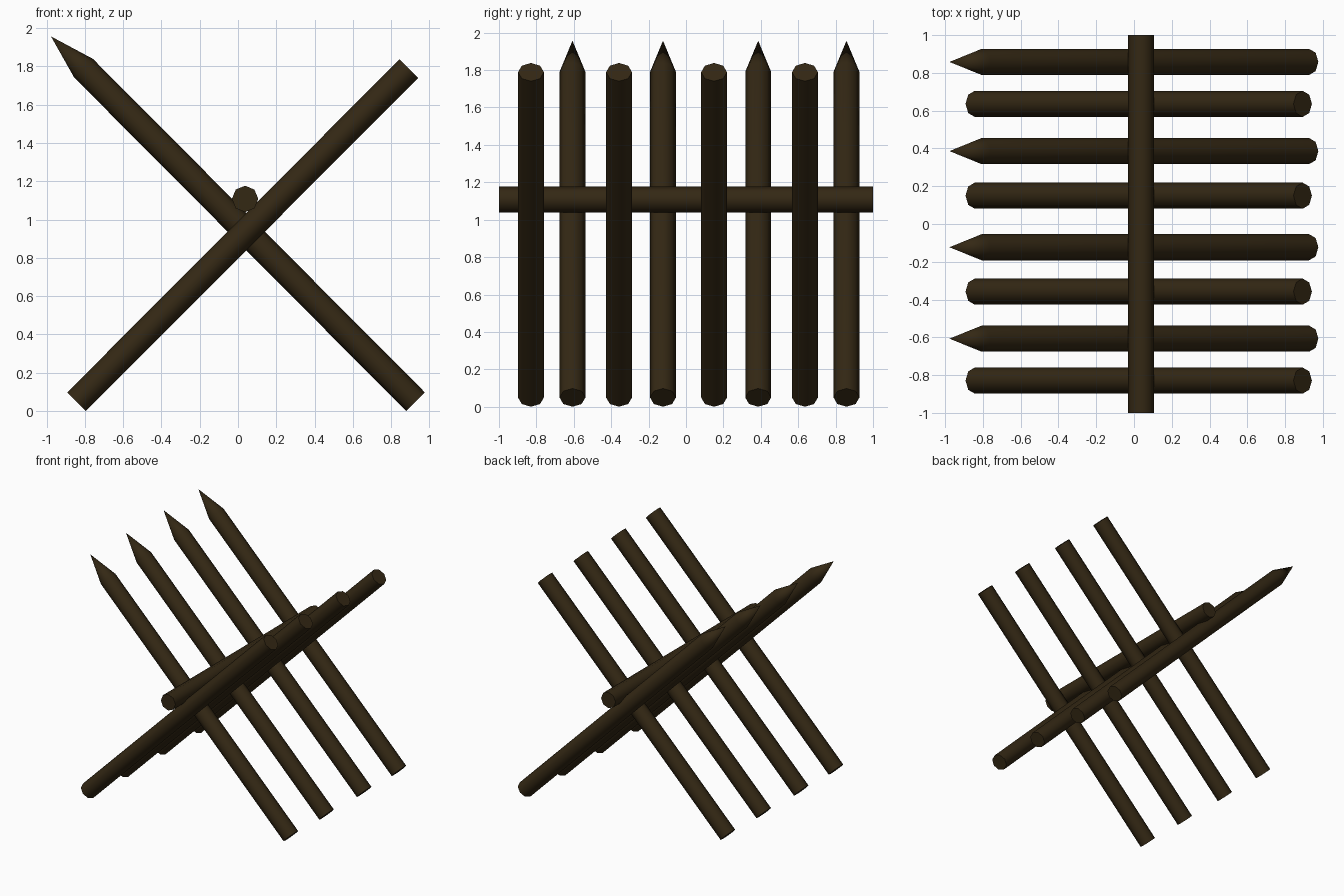
import bpy, bmesh, math
from mathutils import Vector

if "Cube" in bpy.data.objects:
    bpy.data.objects.remove(bpy.data.objects["Cube"])

wood = bpy.data.materials.new("dark_brown_wood")
wood.diffuse_color = (0.034, 0.021, 0.007, 1)
wood.use_nodes = True
wood.node_tree.nodes["Principled BSDF"].inputs["Base Color"].default_value = wood.diffuse_color

R = 0.069
SIDES = 8


def log(name, start, end, tip=None):
    """Octagonal log from start to end, closed flat or sharpened to a tip."""
    start, end = Vector(start), Vector(end)
    axis = (end - start).normalized()
    # first corner lies on the y axis for stakes, on the z axis for the rail
    u = Vector((0, 1, 0)) if abs(axis.y) < 0.5 else Vector((0, 0, 1))
    v = axis.cross(u)
    bm = bmesh.new()
    rings = []
    for c in (start, end):
        rings.append([bm.verts.new(c + R * (u * math.cos(a) + v * math.sin(a)))
                      for a in (i * math.tau / SIDES for i in range(SIDES))])
    bm.faces.new(rings[0][::-1])
    point = bm.verts.new(Vector(tip)) if tip else None
    if not tip:
        bm.faces.new(rings[1])
    for i in range(SIDES):
        j = (i + 1) % SIDES
        bm.faces.new((rings[0][i], rings[0][j], rings[1][j], rings[1][i]))
        if point:
            bm.faces.new((rings[1][i], rings[1][j], point))
    bmesh.ops.recalc_face_normals(bm, faces=bm.faces)
    mesh = bpy.data.meshes.new(name)
    bm.to_mesh(mesh)
    bm.free()
    mesh.materials.append(wood)
    ob = bpy.data.objects.new(name, mesh)
    bpy.context.collection.objects.link(ob)
    bpy.ops.object.select_all(action='DESELECT')
    ob.select_set(True)
    bpy.context.view_layer.objects.active = ob
    bpy.ops.object.shade_smooth_by_angle(angle=math.radians(50))


# sharpened stakes leaning to the left
for y in (0.858, 0.386, -0.123, -0.607):
    log("pointed_stake", (0.927, y, 0.049), (-0.807, y, 1.791), (-0.977, y, 1.957))

# blunt stakes leaning to the right
for y in (0.636, 0.15, -0.358, -0.829):
    log("blunt_stake", (-0.843, y, 0.049), (0.893, y, 1.789))

# rail resting in the crossing
log("cross_rail", (0.037, -1, 1.108), (0.037, 1, 1.108))
